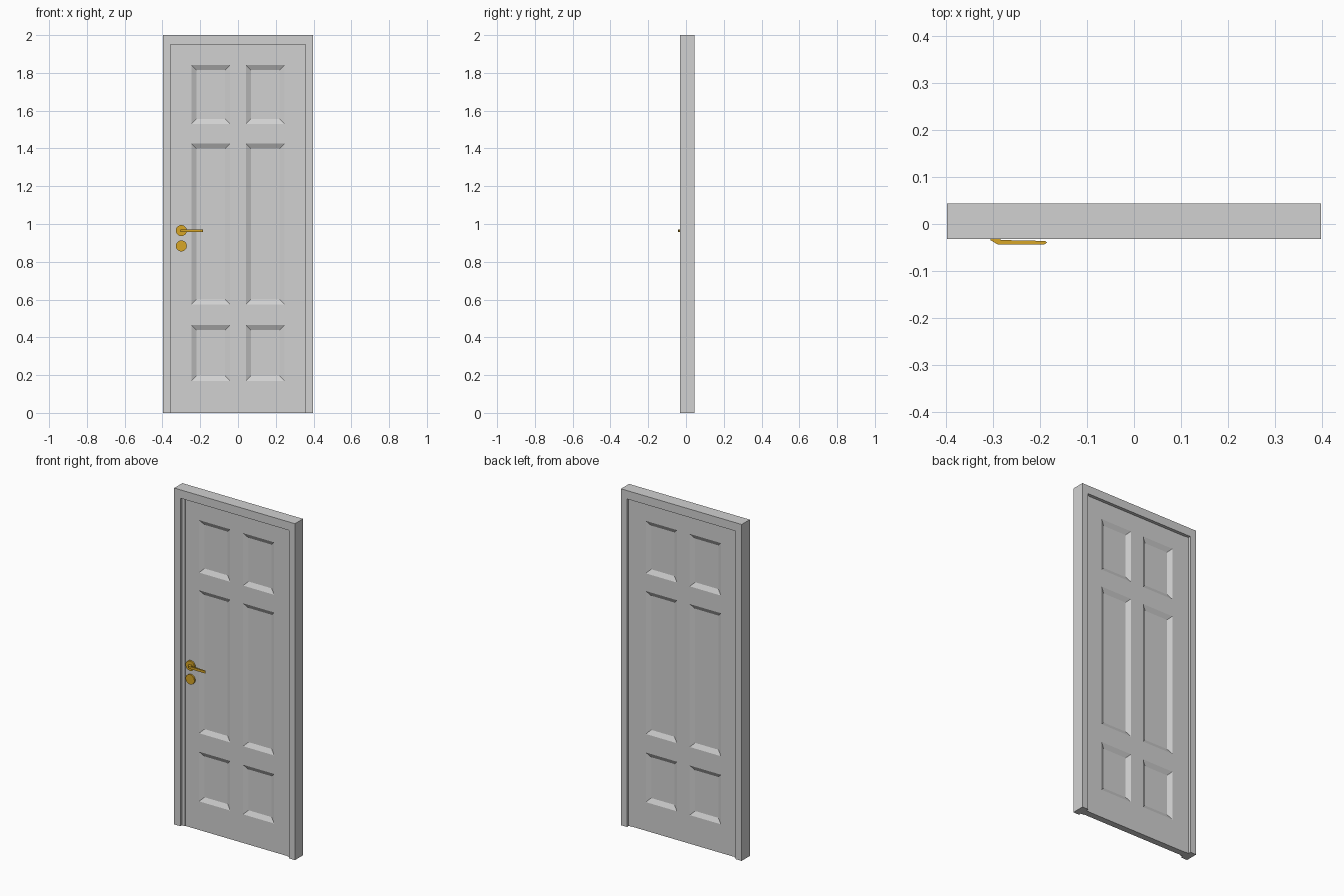
import bpy, bmesh
from mathutils import Vector, Matrix

cube = bpy.data.objects.get("Cube")
if cube:
    bpy.data.objects.remove(cube, do_unlink=True)


def material(name, color):
    m = bpy.data.materials.new(name)
    m.use_nodes = True
    m.diffuse_color = (*color, 1)
    m.node_tree.nodes["Principled BSDF"].inputs["Base Color"].default_value = (*color, 1)
    return m


PAINT = material("pale grey paint", (0.64, 0.64, 0.64))
BRASS = material("brass", (0.68, 0.38, 0.02))

W, H, JAMB, HEAD = 0.397, 2.0, 0.04, 0.05    # frame half width, height, member widths
FRONT, BACK = -0.032, 0.044                  # frame depth range
SLAB_F, SLAB_B = -0.013, 0.025               # door leaf depth range
INNER = W - JAMB


def finish(name, bm, mat):
    bmesh.ops.recalc_face_normals(bm, faces=bm.faces[:])
    me = bpy.data.meshes.new(name)
    bm.to_mesh(me)
    bm.free()
    me.materials.append(mat)
    ob = bpy.data.objects.new(name, me)
    bpy.context.collection.objects.link(ob)
    return ob


def prism(name, points, direction, mat):
    """Extrude a flat outline along a direction."""
    bm = bmesh.new()
    face = bm.faces.new([bm.verts.new(p) for p in points])
    ext = bmesh.ops.extrude_face_region(bm, geom=[face])
    moved = [g for g in ext["geom"] if isinstance(g, bmesh.types.BMVert)]
    bmesh.ops.translate(bm, verts=moved, vec=Vector(direction))
    return finish(name, bm, mat)


def upright(name, outline, y0, y1, mat):
    return prism(name, [(x, y0, z) for x, z in outline], (0, y1 - y0, 0), mat)


# Frame: mitred side jambs and head
for side, s in (("left", 1), ("right", -1)):
    upright(side + "_jamb",
            [(s * W, 0), (s * W, H), (s * INNER, H - HEAD), (s * INNER, 0)],
            FRONT, BACK, PAINT)
    # Narrow stop strip between jamb and door leaf
    upright(side + "_stop",
            [(s * INNER, 0), (s * INNER, H - HEAD),
             (s * (INNER - 0.02), H - HEAD), (s * (INNER - 0.02), 0)],
            SLAB_F - 0.004, SLAB_B + 0.003, PAINT)
upright("head", [(-W, H), (W, H), (INNER, H - HEAD), (-INNER, H - HEAD)],
        FRONT, BACK, PAINT)

# Door leaf: gridded slab with six sunken panels on each side
edge = INNER - 0.02
xs = [-edge, -0.247, -0.042, 0.042, 0.247, edge]
zs = [0, 0.17, 0.465, 0.575, 1.425, 1.53, 1.842, H - HEAD]
bm = bmesh.new()
panels = []
for y in (SLAB_F, SLAB_B):
    grid = [[bm.verts.new((x, y, z)) for z in zs] for x in xs]
    for i in range(len(xs) - 1):
        for j in range(len(zs) - 1):
            f = bm.faces.new((grid[i][j], grid[i + 1][j],
                              grid[i + 1][j + 1], grid[i][j + 1]))
            if i % 2 and j % 2:
                panels.append(f)
bmesh.ops.bridge_loops(bm, edges=[e for e in bm.edges if e.is_boundary])
bmesh.ops.recalc_face_normals(bm, faces=bm.faces[:])
bmesh.ops.inset_individual(bm, faces=panels, thickness=0.037, depth=-0.014)
finish("door_leaf", bm, PAINT)


# Round handle plate and lock plate
def disc(name, x, z, radius, y0, y1):
    bm = bmesh.new()
    place = Matrix.Translation((x, (y0 + y1) / 2, z)) @ Matrix.Rotation(1.5708, 4, "X")
    bmesh.ops.create_cone(bm, cap_ends=True, segments=32, radius1=radius,
                          radius2=radius, depth=y1 - y0, matrix=place)
    ob = finish(name, bm, BRASS)
    bpy.ops.object.select_all(action="DESELECT")
    ob.select_set(True)
    bpy.context.view_layer.objects.active = ob
    bpy.ops.object.shade_smooth_by_angle()


disc("handle_plate", -0.3, 0.965, 0.029, -0.023, SLAB_F)
disc("lock_plate", -0.3, 0.884, 0.029, -0.023, SLAB_F)

# Lever with a bent neck and rounded tip
lever = [(-0.305, -0.02), (-0.305, -0.034), (-0.29, -0.043), (-0.19, -0.043),
         (-0.185, -0.04), (-0.188, -0.036), (-0.283, -0.034), (-0.288, -0.02)]
prism("lever", [(x, y, 0.958) for x, y in lever], (0, 0, 0.014), BRASS)
